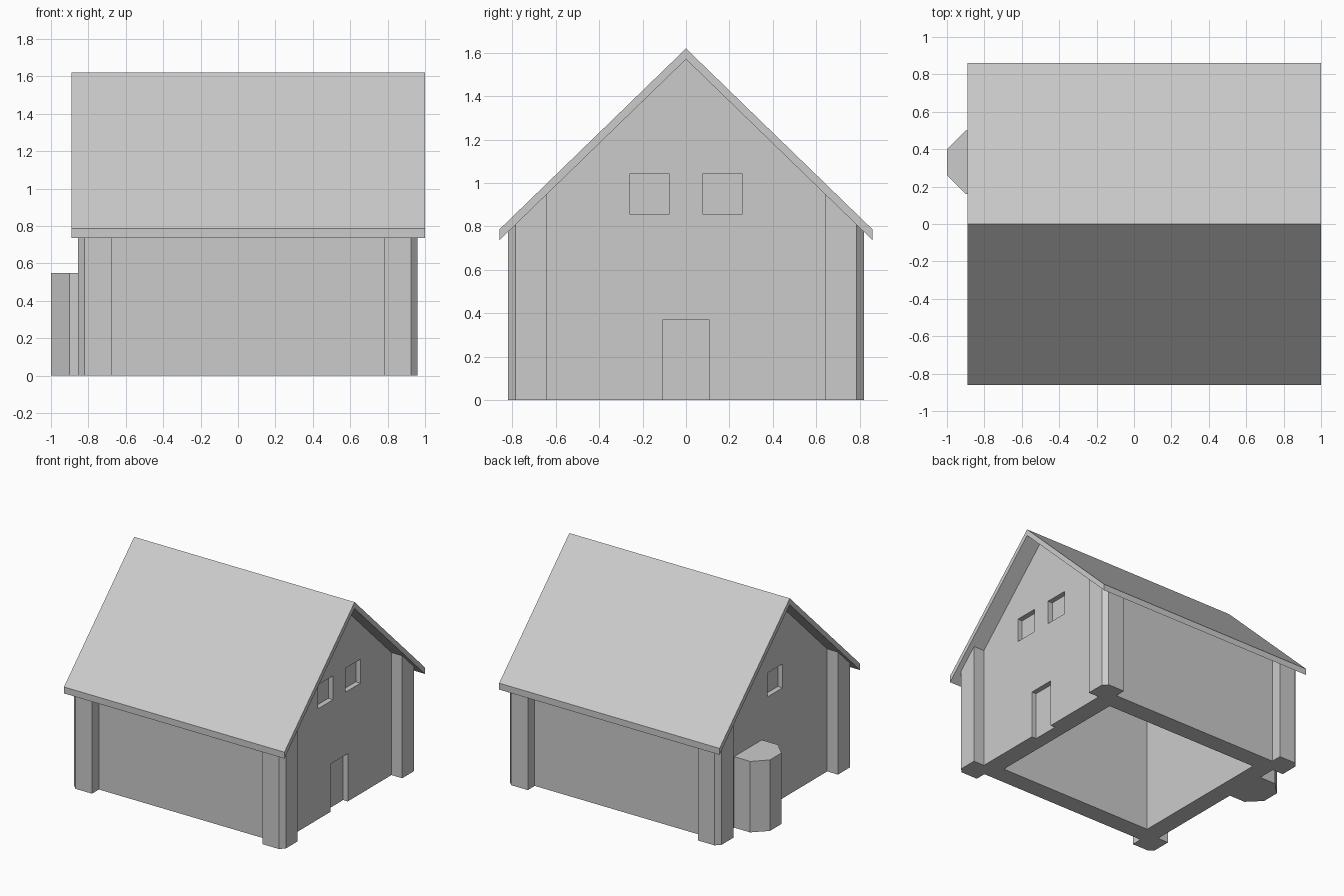
import bpy, bmesh, math
from mathutils import Vector

if "Cube" in bpy.data.objects:
    bpy.data.objects.remove(bpy.data.objects["Cube"])

CX = 0.0525              # house centre in x
SLOPE = 0.97             # roof pitch
UNDER = 1.57             # underside of ridge
HX, HY, WALL = 0.815, 0.735, 0.145


def prism(name, pts, offset):
    """Extrude a planar polygon along offset."""
    bm = bmesh.new()
    face = bm.faces.new([bm.verts.new(p) for p in pts])
    ext = bmesh.ops.extrude_face_region(bm, geom=[face])
    bmesh.ops.translate(bm, vec=Vector(offset),
                        verts=[g for g in ext["geom"] if isinstance(g, bmesh.types.BMVert)])
    bmesh.ops.recalc_face_normals(bm, faces=bm.faces[:])
    mesh = bpy.data.meshes.new(name)
    bm.to_mesh(mesh)
    bm.free()
    obj = bpy.data.objects.new(name, mesh)
    bpy.context.collection.objects.link(obj)
    return obj


def under(y):
    return UNDER - SLOPE * abs(y)


def cut(target, name, x0, x1, y0, y1, z0, z1):
    """Subtract a box from the target."""
    box = prism(name, [(x0, y0, z0), (x1, y0, z0), (x1, y1, z0), (x0, y1, z0)], (0, 0, z1 - z0))
    box.hide_render = True
    box.hide_viewport = True
    mod = target.modifiers.new(name, 'BOOLEAN')
    mod.operation = 'DIFFERENCE'
    mod.solver = 'EXACT'
    mod.object = box


# Walls: gable-shaped block, hollow inside and open below
x0, x1 = CX - HX, CX + HX
walls = prism("walls", [(x0, -HY, 0), (x0, HY, 0), (x0, HY, under(HY)),
                        (x0, 0, UNDER), (x0, -HY, under(HY))], (2 * HX, 0, 0))
cut(walls, "interior_cutter", x0 + WALL, x1 - WALL, -HY + WALL, HY - WALL, -0.2, 2)

# Door and window recesses
D = 0.04
cut(walls, "door_cutter", x1 - D, x1 + 0.1, -0.105, 0.105, -0.1, 0.37)
for i, s in enumerate((-1, 1)):
    y = 0.1675 * s
    cut(walls, f"window_cutter_{i}", x1 - D, x1 + 0.1, y - 0.0925, y + 0.0925, 0.857, 1.042)
cut(walls, "rear_window_cutter", x0 - 0.1, x0 + D, -0.0925, 0.0925, 0.857, 1.042)

# Roof: chevron profile extruded along the ridge
E, T = 0.86, 0.05
roof = prism("roof", [(-0.89, -E, under(E)), (-0.89, 0, UNDER), (-0.89, E, under(E)),
                      (-0.89, E, under(E) + T), (-0.89, 0, UNDER + T),
                      (-0.89, -E, under(E) + T)], (1.89, 0, 0))

# Corner pillars: chamfered outer corner, tops sloped to the roof
plan = [(0.73, 0.64), (0.907, 0.64), (0.907, 0.785), (0.872, 0.82), (0.73, 0.82)]
for sx, xn in ((-1, "left"), (1, "right")):
    for sy, yn in ((-1, "front"), (1, "back")):
        p = prism(f"{yn}_{xn}_pillar", [(CX + sx * x, sy * y, 0) for x, y in plan], (0, 0, 0.5))
        for v in p.data.vertices:
            if v.co.z > 0.1:
                v.co.z = under(v.co.y)

# Octagonal bay on the left gable
R = 0.17 / math.cos(math.pi / 8)
angles = [math.pi / 8 + k * math.pi / 4 for k in range(8)]
prism("bay", [(-0.83 + R * math.cos(a), 0.33 + R * math.sin(a), 0) for a in angles], (0, 0, 0.55))
